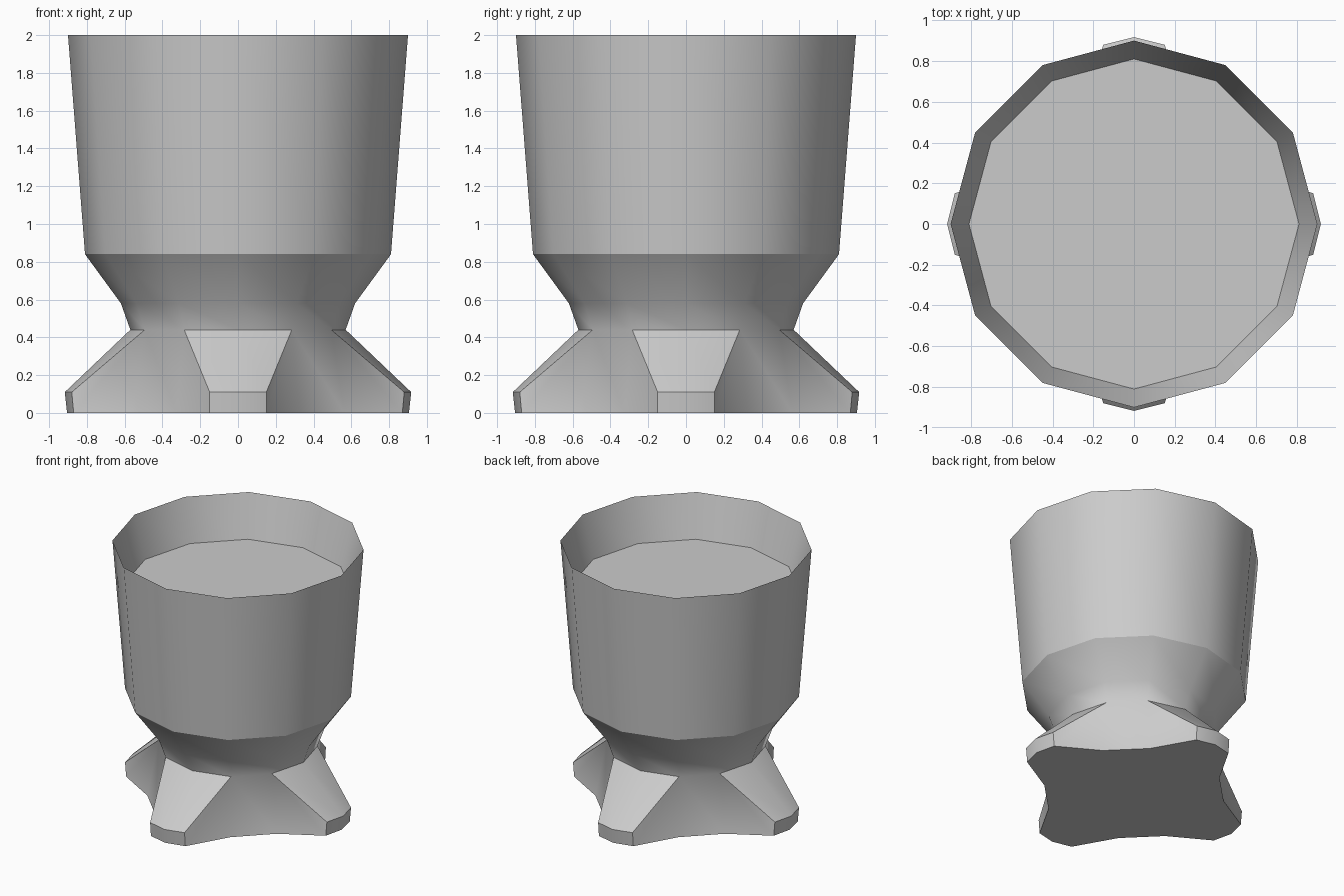
import bpy, bmesh, math
from mathutils import Matrix, Vector

cube = bpy.data.objects.get("Cube")
if cube:
    bpy.data.objects.remove(cube, do_unlink=True)

SIDES = 12

# Material
grey = bpy.data.materials.new("light_grey")
grey.use_nodes = True
colour = (0.6, 0.6, 0.6, 1)
grey.diffuse_color = colour
grey.node_tree.nodes["Principled BSDF"].inputs["Base Color"].default_value = colour


def ring(bm, radius, z):
    step = math.tau / SIDES
    return [bm.verts.new((radius * math.cos(i * step), radius * math.sin(i * step), z))
            for i in range(SIDES)]


def bridge(bm, a, b):
    for i in range(SIDES):
        j = (i + 1) % SIDES
        bm.faces.new((a[i], a[j], b[j], b[i]))


def finish(bm, name):
    mesh = bpy.data.meshes.new(name)
    bm.to_mesh(mesh)
    bm.free()
    mesh.materials.append(grey)
    obj = bpy.data.objects.new(name, mesh)
    bpy.context.collection.objects.link(obj)
    bpy.ops.object.select_all(action='DESELECT')
    obj.select_set(True)
    bpy.context.view_layer.objects.active = obj
    bpy.ops.object.shade_smooth_by_angle(angle=math.radians(30.2))
    return obj


# Cup wall and neck, from the recessed floor over the rim and down to the feet
bm = bmesh.new()
profile = [(0.81, 1.67), (0.9, 2.0), (0.81, 0.84), (0.62, 0.58), (0.57, 0.44)]
rings = [ring(bm, r, z) for r, z in profile]
for upper, lower in zip(rings, rings[1:]):
    bridge(bm, upper, lower)
bm.faces.new(rings[0])
collar = rings[-1]
base = ring(bm, 0.65, 0)


def toe(turn, tip, corner, z):
    return [bm.verts.new(turn @ Vector((x, y, z)))
            for x, y in ((corner, -0.15), (tip, 0), (corner, 0.15))]


# Four splayed feet with concave webs between them
outline = []
for foot in range(4):
    k = foot * 3
    turn = Matrix.Rotation(foot * math.pi / 2, 3, 'Z')
    high = toe(turn, 0.917, 0.88, 0.11)
    low = toe(turn, 0.905, 0.87, 0)
    top = [collar[k - 1], collar[k], collar[k + 1]]
    for i in range(2):
        bm.faces.new((top[i], top[i + 1], high[i + 1], high[i]))
        bm.faces.new((high[i], high[i + 1], low[i + 1], low[i]))
    bm.faces.new((top[0], high[0], low[0], base[k - 1]))
    bm.faces.new((top[2], base[k + 1], low[2], high[2]))
    bm.faces.new((collar[k + 1], collar[k + 2], base[k + 2], base[k + 1]))
    outline += [base[k - 1]] + low + [base[k + 1]]

# Flat underside
bm.faces.new(outline)
for v in [v for v in bm.verts if not v.link_faces]:
    bm.verts.remove(v)
bmesh.ops.recalc_face_normals(bm, faces=bm.faces)
finish(bm, "footed_cup")
